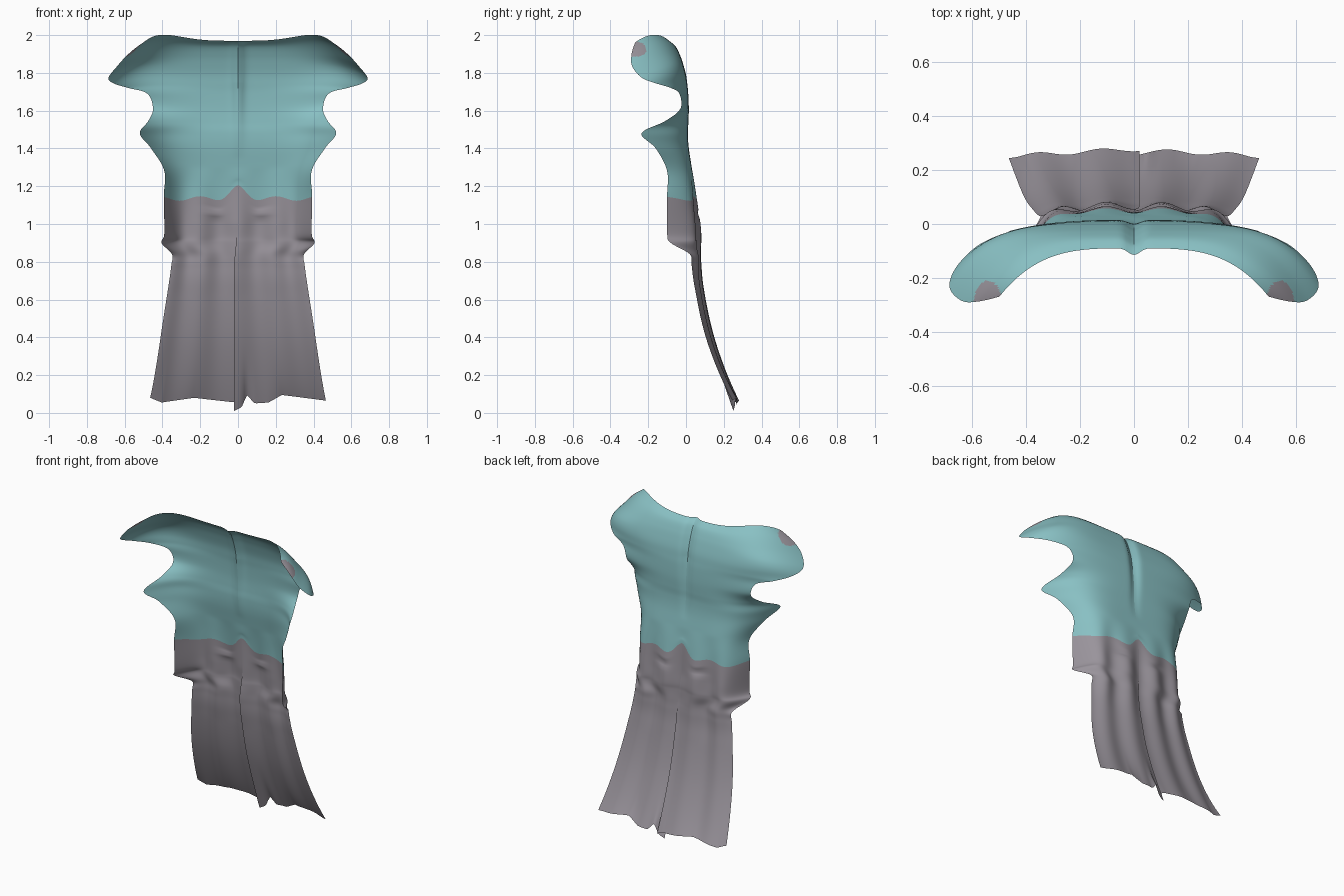
import bpy
import bmesh
from math import cos, exp, pi
from mathutils import Vector

default = bpy.data.objects.get("Cube")
if default:
    bpy.data.objects.remove(default, do_unlink=True)


def material(name, rgb):
    mat = bpy.data.materials.new(name)
    mat.use_nodes = True
    mat.diffuse_color = (*rgb, 1)
    mat.node_tree.nodes["Principled BSDF"].inputs["Base Color"].default_value = (*rgb, 1)
    return mat


teal = material("soft teal", (0.25, 0.53, 0.55))
grey = material("mauve grey", (0.32, 0.295, 0.33))

# Cross-sections: centre z, centre y, edge x, edge y, edge z, curl exponent
SHOULDER = [
    (1.97, -.09, .50, -.27, 1.96, 3.5),
    (1.94, -.055, .58, -.288, 1.90, 4),
    (1.89, -.03, .64, -.285, 1.835, 4.8),
    (1.84, -.013, .685, -.235, 1.775, 5.2),
    (1.79, 0, .66, -.16, 1.745, 4.8),
    (1.74, .007, .58, -.08, 1.72, 4),
    (1.69, .012, .48, -.035, 1.69, 3.2),
]
BODY = [
    (1.61, .015, .45, -.03, 1.61, 3.2),
    (1.54, .013, .475, -.11, 1.545, 4),
    (1.48, .01, .52, -.235, 1.48, 4.8),
    (1.40, .015, .46, -.16, 1.40, 5),
    (1.28, .033, .39, -.10, 1.28, 6),
]
WAIST = [
    (1.135, .05, .393, -.10, 1.135, 6),
    (.96, .065, .39, -.10, .95, 6),
    (.90, .065, .405, -.08, .90, 6),
]
TAIL = [
    (.84, .064, .35, .02, .84, 5),
    (.78, .068, .353, .03, .78, 4),
    (.66, .083, .37, .047, .66, 3),
    (.40, .14, .41, .105, .40, 3),
    (0, .27, .465, .245, 0, 3),
]
ROWS = SHOULDER + BODY + WAIST + TAIL
STEPS = 10
COLUMNS = 56
GREY_ROW = len(SHOULDER + BODY) * STEPS
BORDER = WAIST[0][0]
PATCH = Vector((.545, -.275, 1.93))

# Ragged hem heights as (fraction across, z) for each half
HEMS = {
    -1: [(0, .04), (.05, .055), (.5, .08), (.87, .055), (1, .08)],
    1: [(0, .01), (.07, .03), (.12, .095), (.2, .05), (.35, .055), (.5, .095), (1, .065)],
}


def linear(points, u):
    for (a, za), (b, zb) in zip(points, points[1:]):
        if u <= b:
            return za + (zb - za) * (u - a) / (b - a)
    return points[-1][1]


def clamp(v):
    return max(0, min(1, v))


def smooth_rows(rows):
    """Catmull-Rom interpolation between the key cross-sections."""
    out = []
    last = len(rows) - 1
    for i in range(last):
        quad = [rows[max(0, min(last, i + k))] for k in (-1, 0, 1, 2)]
        for s in range(STEPS):
            t = s / STEPS
            out.append([b + t / 2 * (c - a + t * (2*a - 5*b + 4*c - d + t * (3*(b - c) + d - a)))
                        for a, b, c, d in zip(*quad)])
    return out + [list(rows[-1])]


def cloth_point(row, u, side):
    zc, yc, xe, ye, ze, curl = row
    x = xe * u
    y = yc + (ye - yc) * u ** curl
    z = zc + (ze - zc) * u ** 3
    # shoulder rise and centre back groove
    z += .45 * clamp((zc - 1.7) / .25) * u ** 4 * (1 - u)
    y -= .025 * clamp((zc - 1.35) / .4) * exp(-(x / .03) ** 2)
    # hanging folds from the waist down
    folds = clamp((1.3 - zc) / .3) * (.015 - .006 * clamp((.9 - zc) / .3))
    y -= folds * cos(2 * pi * u * 1.9) * (1 - u ** 8)
    # pinched waist darts
    y -= .015 * exp(-((x - .13) / .05) ** 2 - ((z - 1.055) / .012) ** 2)
    # wavy border where the two colours meet
    wave = .06 * exp(-(x / .06) ** 2) + .012 * cos(2 * pi * (x - .2) / .22)
    z += wave * exp(-((zc - BORDER) / .08) ** 2)
    # overlapping tails split along the centre
    split = clamp((1 - zc) / .2)
    x -= .02 * split * (1 - u) ** 6
    y -= side * .01 * split * (1 - u) ** 6
    # ragged hem
    z += linear(HEMS[side], u) * clamp((.4 - zc) / .4) ** 2
    return side * x, y, z


def on_shoulder_patch(c):
    return (Vector((abs(c.x), c.y, c.z)) - PATCH).length < .065


def cloth_half(bm, side):
    grid = []
    for row in smooth_rows(ROWS):
        line = []
        for i in range(COLUMNS + 1):
            u = 1 - (1 - i / COLUMNS) ** 1.4
            line.append(bm.verts.new(cloth_point(row, u, side)))
        grid.append(line)
    for r, (top, low) in enumerate(zip(grid, grid[1:])):
        for i in range(COLUMNS):
            quad = [top[i], top[i + 1], low[i + 1], low[i]]
            face = bm.faces.new(quad if side > 0 else quad[::-1])
            face.smooth = True
            patch = on_shoulder_patch(face.calc_center_median())
            face.material_index = int(r >= GREY_ROW or patch)


# Caped coat back: two draped halves meeting at the centre seam
for side, label in ((1, "left"), (-1, "right")):
    mesh = bpy.data.meshes.new(label + "_coat_half")
    bm = bmesh.new()
    cloth_half(bm, side)
    bm.to_mesh(mesh)
    bm.free()
    mesh.materials.append(teal)
    mesh.materials.append(grey)
    coat = bpy.data.objects.new(label + "_coat_half", mesh)
    bpy.context.collection.objects.link(coat)
